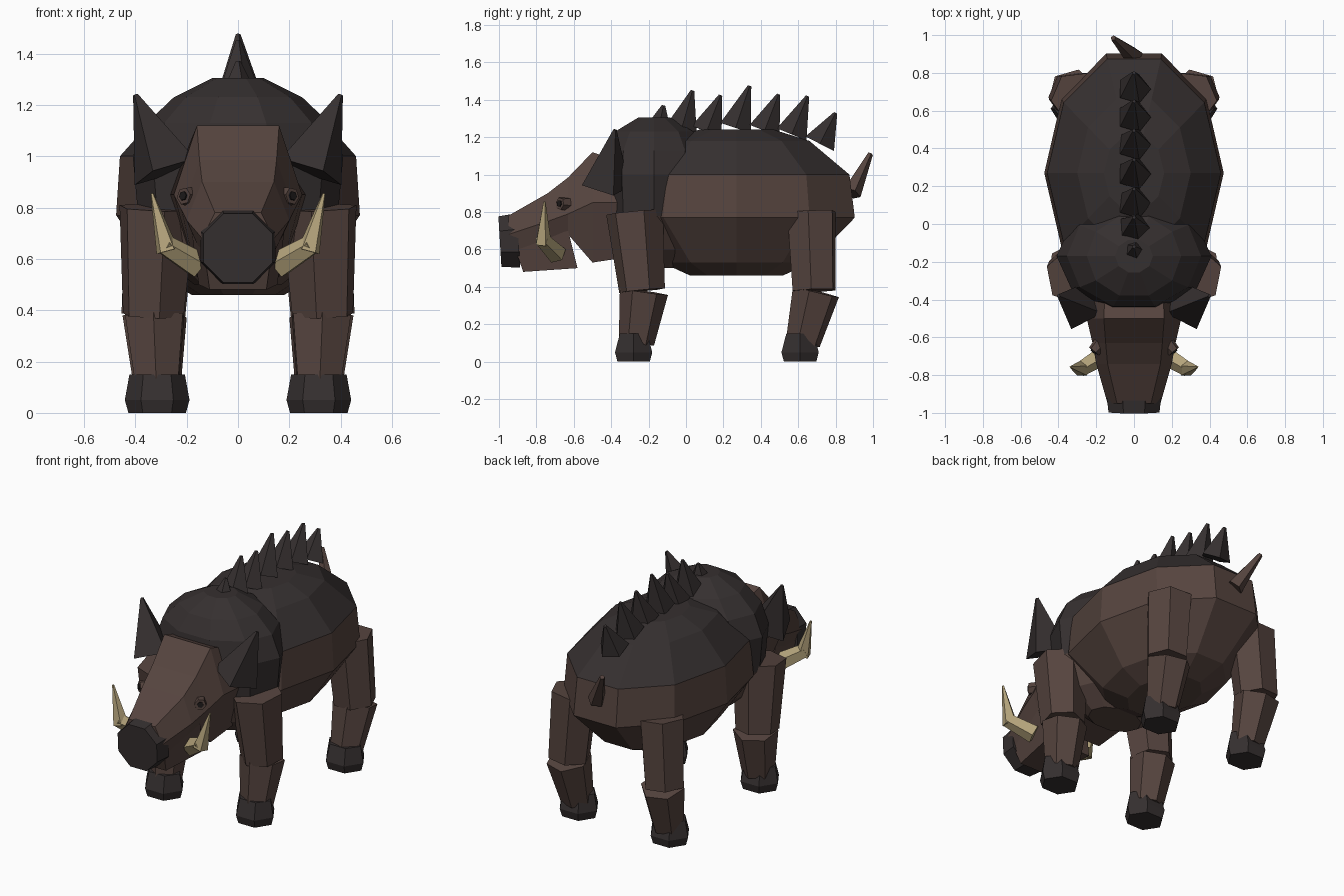
import bpy, bmesh, math
from mathutils import Vector, Matrix

if "Cube" in bpy.data.objects:
    bpy.data.objects.remove(bpy.data.objects["Cube"])


def material(name, rgb):
    m = bpy.data.materials.new(name)
    m.diffuse_color = (*rgb, 1)
    m.use_nodes = True
    m.node_tree.nodes["Principled BSDF"].inputs["Base Color"].default_value = m.diffuse_color
    return m


HIDE = material("brown hide", (0.092, 0.058, 0.049))
DARK = material("dark bristle", (0.036, 0.029, 0.029))
IVORY = material("ivory", (0.46, 0.37, 0.20))
BLACK = material("eye black", (0.012, 0.010, 0.010))


def finish(name, bm, mats, rule=None):
    bmesh.ops.recalc_face_normals(bm, faces=bm.faces)
    if rule:
        for f in bm.faces:
            f.material_index = rule(f.calc_center_median())
    me = bpy.data.meshes.new(name)
    bm.to_mesh(me)
    bm.free()
    for m in mats:
        me.materials.append(m)
    ob = bpy.data.objects.new(name, me)
    bpy.context.collection.objects.link(ob)
    return ob


def loft(name, rings, mats, rule=None):
    """Skin equal-length rings of points and cap both ends."""
    bm = bmesh.new()
    vr = [[bm.verts.new(p) for p in r] for r in rings]
    n = len(vr[0])
    for a, b in zip(vr, vr[1:]):
        for i in range(n):
            j = (i + 1) % n
            bm.faces.new((a[i], a[j], b[j], b[i]))
    bm.faces.new(vr[0])
    bm.faces.new(vr[-1])
    return finish(name, bm, mats, rule)


def frustum(name, a, b, r1, r2, sides, mat, roll=0.0):
    """Tapered prism from point a to point b."""
    a, b = Vector(a), Vector(b)
    d = b - a
    bm = bmesh.new()
    bmesh.ops.create_cone(bm, cap_ends=True, segments=sides,
                          radius1=r1, radius2=r2, depth=d.length)
    q = Vector((0, 0, 1)).rotation_difference(d.normalized())
    bm.transform(Matrix.Translation((a + b) / 2) @ q.to_matrix().to_4x4()
                 @ Matrix.Rotation(math.radians(roll), 4, 'Z'))
    return finish(name, bm, [mat])


def oval(cx, cy, z, rx, ry, n=10):
    return [(cx + rx * math.cos(2 * math.pi * i / n),
             cy + ry * math.sin(2 * math.pi * i / n), z) for i in range(n)]


# Torso: stacked ten-sided ovals, dark saddle on top
torso = [(0.46, .18, .26), (0.53, .31, .42), (0.77, .475, .665),
         (1.0, .46, .635), (1.18, .30, .41), (1.24, .16, .21)]
loft("torso", [oval(0, .27, z, rx, ry) for z, rx, ry in torso],
     [HIDE, DARK], lambda c: int(c.z > 1.0))

# Shoulder hump
hump = [(0.50, .17, .12), (0.60, .30, .22), (0.78, .39, .28), (1.0, .41, .295),
        (1.13, .355, .28), (1.23, .25, .22), (1.305, .10, .09)]
loft("shoulder_hump", [oval(0, -.17, z, rx, ry) for z, rx, ry in hump],
     [HIDE, DARK], lambda c: int(c.z > 0.78))


# Head: hexagonal rings (y, top half width, top z, mid half width, mid z,
# bottom half width, bottom z)
def hexring(y, tw, zt, hw, zm, bw, zb):
    return [(tw, y, zt), (hw, y, zm), (bw, y, zb),
            (-bw, y, zb), (-hw, y, zm), (-tw, y, zt)]


head = [(-.30, .15, 1.05, .27, .85, .17, .56), (-.50, .16, 1.12, .25, .85, .16, .53),
        (-.63, .15, .985, .22, .79, .17, .68), (-.74, .14, .90, .20, .75, .16, .66),
        (-.95, .09, .78, .14, .68, .11, .56)]
loft("head", [hexring(*r) for r in head], [HIDE])

# Lower jaw
loft("lower_jaw", [[(w, y1, zt), (w * .85, y2, zb), (-w * .85, y2, zb), (-w, y1, zt)]
                   for w, y1, zt, y2, zb in
                   [(.18, -.63, .70, -.58, .50), (.13, -.92, .62, -.87, .48)]], [HIDE])

# Snout disc
frustum("snout", (0, -.895, .648), (0, -.995, .642), .158, .146, 8, DARK, 22.5)

# Spines along the back: base y, base z, tip y, tip z
spines = [(-.155, 1.21, -.12, 1.37), (-.025, 1.24, .035, 1.45), (.11, 1.23, .185, 1.425),
          (.265, 1.25, .34, 1.475), (.42, 1.235, .495, 1.43), (.565, 1.215, .65, 1.42),
          (.715, 1.165, .80, 1.33)]
for i, (y1, z1, y2, z2) in enumerate(spines):
    frustum(f"back_spine_{i + 1}", (0, y1, z1), (0, y2, z2), .09, .01, 5, DARK, -90)

# Tail
frustum("tail", (0, .885, .90), (-.11, .985, 1.11), .052, .015, 5, HIDE)

for s, side in ((1, "left"), (-1, "right")):
    # Ears
    frustum(f"{side}_ear", (s * .285, -.43, .94), (s * .40, -.38, 1.24),
            .135, .01, 4, DARK, 20 * s)
    # Eyes
    frustum(f"{side}_eye_socket", (s * .165, -.62, .84), (s * .212, -.675, .845),
            .042, .034, 6, HIDE)
    frustum(f"{side}_eye", (s * .19, -.65, .842), (s * .216, -.68, .846),
            .02, .018, 6, BLACK)
    # Tusks
    frustum(f"{side}_tusk_root", (s * .16, -.69, .575), (s * .29, -.77, .655),
            .055, .042, 5, IVORY)
    frustum(f"{side}_tusk_tip", (s * .275, -.765, .63), (s * .335, -.757, .855),
            .046, .006, 5, IVORY)
    # Legs: thigh top, knee, shin top, ankle, foot centre
    for part, ty, tr, tx, ky, fy in (("front", -.275, .155, .315, -.235, -.28),
                                     ("hind", .67, .14, .30, .685, .61)):
        n = f"{side}_{part}"
        frustum(n + "_upper_leg", (s * tx, ty, .80), (s * .33, ky, .38), tr, .125, 6, HIDE, 30)
        frustum(n + "_lower_leg", (s * .325, ky + .01, .375), (s * .315, fy + .015, .10),
                .13, .095, 6, HIDE, 30)
        loft(n + "_hoof", [oval(s * .315, fy, z, rx, ry, 6) for z, rx, ry in
                           [(0, .112, .10), (.05, .126, .115), (.15, .108, .085)]], [DARK])
